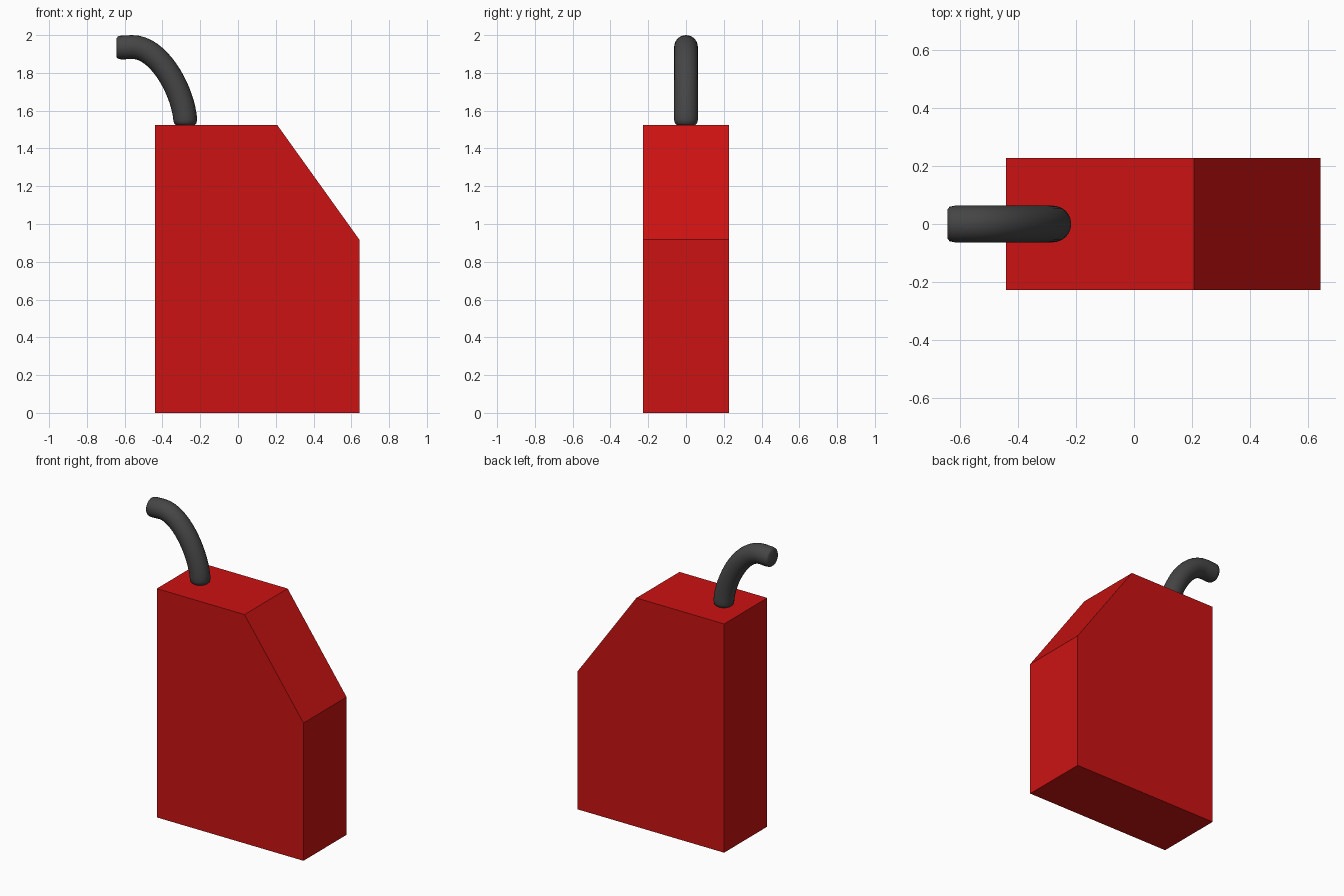
import bpy, bmesh, math
from mathutils import Vector
from mathutils.geometry import interpolate_bezier

if "Cube" in bpy.data.objects:
    bpy.data.objects.remove(bpy.data.objects["Cube"])


def finish(name, bm, color):
    bmesh.ops.recalc_face_normals(bm, faces=bm.faces)
    mesh = bpy.data.meshes.new(name)
    bm.to_mesh(mesh)
    bm.free()
    mat = bpy.data.materials.new(name + "_material")
    mat.diffuse_color = color
    mat.use_nodes = True
    mat.node_tree.nodes["Principled BSDF"].inputs["Base Color"].default_value = mat.diffuse_color
    mesh.materials.append(mat)
    obj = bpy.data.objects.new(name, mesh)
    bpy.context.collection.objects.link(obj)
    return obj


# Can body: side profile with a slanted shoulder, extruded through its depth
HALF_DEPTH = 0.227
profile = [(-0.44, 0), (0.642, 0), (0.642, 0.918), (0.207, 1.525), (-0.44, 1.525)]
bm = bmesh.new()
face = bm.faces.new([bm.verts.new((x, -HALF_DEPTH, z)) for x, z in profile])
ext = bmesh.ops.extrude_face_region(bm, geom=[face])
bmesh.ops.translate(bm, vec=(0, 2 * HALF_DEPTH, 0),
                    verts=[v for v in ext["geom"] if isinstance(v, bmesh.types.BMVert)])
finish("can_body", bm, (0.6, 0.006, 0.006, 1))

# Spout: round tube swept along a bend, with softly rounded ends
RADIUS, SIDES = 0.063, 24
bend = interpolate_bezier(Vector((-0.279, 0, 1.55)), Vector((-0.29, 0, 1.70)),
                          Vector((-0.415, 0, 1.937)), Vector((-0.56, 0, 1.937)), 18)
start, tip = Vector((-0.279, 0, 1.525)), Vector((-0.642, 0, 1.933))
path = [(start, 0.8), (start + Vector((0, 0, 0.008)), 0.93)]
path += [(p, 1.0) for p in bend]
path += [(tip + Vector((0.025, 0, 0.001)), 1.0),
         (tip + Vector((0.008, 0, 0)), 0.95), (tip, 0.82)]

bm = bmesh.new()
rings = []
for i, (p, scale) in enumerate(path):
    tangent = (path[min(i + 1, len(path) - 1)][0] - path[max(i - 1, 0)][0]).normalized()
    side = Vector((0, 1, 0))
    up = tangent.cross(side)
    angles = [2 * math.pi * k / SIDES for k in range(SIDES)]
    rings.append([bm.verts.new(p + RADIUS * scale * (side * math.cos(a) + up * math.sin(a)))
                  for a in angles])
for r0, r1 in zip(rings, rings[1:]):
    for k in range(SIDES):
        n = (k + 1) % SIDES
        bm.faces.new((r0[k], r0[n], r1[n], r1[k]))
bm.faces.new(rings[0])
bm.faces.new(rings[-1])
spout = finish("spout", bm, (0.06, 0.06, 0.06, 1))
bpy.context.view_layer.objects.active = spout
spout.select_set(True)
bpy.ops.object.shade_smooth_by_angle(angle=math.radians(50))
